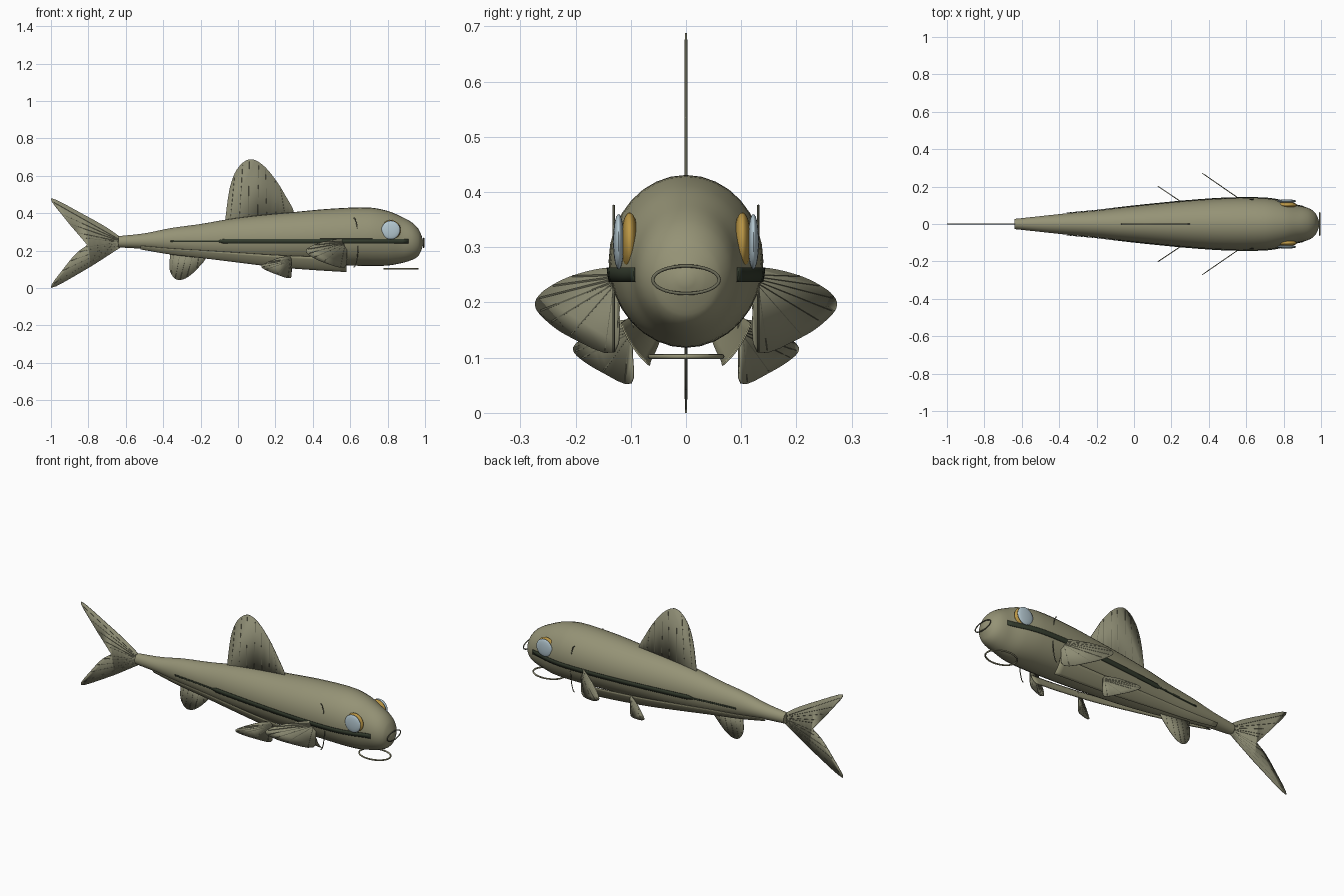
import bpy, bmesh, math
from mathutils import Vector

if "Cube" in bpy.data.objects:
    bpy.data.objects.remove(bpy.data.objects["Cube"])


def material(name, r, g, b):
    m = bpy.data.materials.new(name)
    m.diffuse_color = (r, g, b, 1)
    m.use_nodes = True
    m.node_tree.nodes["Principled BSDF"].inputs["Base Color"].default_value = m.diffuse_color
    return m


OLIVE = material("olive skin", .30, .29, .18)
FIN = material("fin olive", .27, .265, .175)
RAY = material("dark olive ray", .15, .15, .10)
DARK = material("dark green stripe", .034, .045, .027)
GOLD = material("gold iris", .50, .31, .06)
CORNEA = material("pale blue cornea", .46, .58, .64)
BLACK = material("black pupil", .01, .01, .01)


def finish(name, bm, mat, angle=40):
    me = bpy.data.meshes.new(name)
    bmesh.ops.recalc_face_normals(bm, faces=bm.faces)
    bm.to_mesh(me)
    bm.free()
    ob = bpy.data.objects.new(name, me)
    bpy.context.collection.objects.link(ob)
    me.materials.append(mat)
    bpy.ops.object.select_all(action='DESELECT')
    ob.select_set(True)
    bpy.context.view_layer.objects.active = ob
    bpy.ops.object.shade_smooth_by_angle(angle=math.radians(angle))
    return ob


def solidify(ob, thickness):
    m = ob.modifiers.new("thickness", 'SOLIDIFY')
    m.thickness, m.offset = thickness, 0


def grid(bm, rows, closed=False):
    """Skin a list of rows of points, return vertex rows."""
    vr = [[bm.verts.new(p) for p in r] for r in rows]
    n = len(rows[0])
    for a, b in zip(vr, vr[1:]):
        for i in range(n if closed else n - 1):
            j = (i + 1) % n
            bm.faces.new((a[i], a[j], b[j], b[i]))
    return vr


def tube(bm, pts, r, closed=False, sides=6):
    """Sweep a small ring along a 3D path."""
    pts = [Vector(p) for p in pts]
    n, rows = len(pts), []
    ref = None
    for i, p in enumerate(pts):
        a = pts[(i - 1) % n] if closed else pts[max(i - 1, 0)]
        b = pts[(i + 1) % n] if closed else pts[min(i + 1, n - 1)]
        t = (b - a).normalized()
        ref = ref if ref else t.orthogonal().normalized()
        u = (ref - t * ref.dot(t)).normalized()
        ref, v = u, t.cross(u)
        rows.append([p + r * (u * math.cos(k * math.tau / sides) + v * math.sin(k * math.tau / sides))
                     for k in range(sides)])
    if closed:
        rows.append(rows[0])
    vr = grid(bm, rows, True)
    if not closed:
        bm.faces.new(vr[0])
        bm.faces.new(vr[-1])


# Body stations: x, half width, top z, bottom z
BODY = [(-.64, .027, .277, .217), (-.5, .042, .292, .208), (-.36, .057, .32, .187),
        (-.2, .072, .342, .165), (-.05, .09, .368, .148), (.1, .106, .387, .136),
        (.3, .125, .406, .128), (.5, .138, .424, .122), (.7, .138, .43, .118),
        (.8, .122, .412, .12), (.87, .1, .383, .132), (.93, .086, .35, .15),
        (.965, .064, .315, .172), (.982, .036, .278, .207), (.99, .01, .25, .232)]


def station(x, table=BODY):
    """Smooth interpolation of the station table."""
    k = max(i for i in range(len(table) - 1) if table[i][0] <= x or i == 0)
    p = [table[min(max(k + d, 0), len(table) - 1)] for d in (-1, 0, 1, 2)]
    h = p[2][0] - p[1][0]
    t = (x - p[1][0]) / h
    out = []
    for c in range(1, len(table[0])):
        m0 = (p[2][c] - p[0][c]) / (p[2][0] - p[0][0]) * h
        m1 = (p[3][c] - p[1][c]) / (p[3][0] - p[1][0]) * h
        out.append((2*t**3 - 3*t*t + 1) * p[1][c] + (t**3 - 2*t*t + t) * m0
                   + (3*t*t - 2*t**3) * p[2][c] + (t**3 - t*t) * m1)
    return out


# Body
xs = []
for a, b in zip(BODY, BODY[1:]):
    xs += [a[0] + (b[0] - a[0]) * k / 4 for k in range(4)]
rows = []
for x in xs + [.99]:
    w, top, bot = station(x)
    rows.append([(x, w * math.cos(a), (top + bot) / 2 + (top - bot) / 2 * math.sin(a))
                 for a in (k * math.tau / 32 for k in range(32))])
bm = bmesh.new()
vr = grid(bm, rows, True)
bm.faces.new(vr[0])
bm.faces.new(vr[-1])
finish("body", bm, OLIVE, 60)

# Belly flank strips: x, lower edge z
BELLY = [(-.52, .207), (-.36, .18), (-.17, .158), (0, .137), (.2, .113), (.4, .097), (.58, .086)]
for s, side in ((1, "left"), (-1, "right")):
    rows = []
    for k in range(31):
        x = -.52 + 1.1 * k / 30
        w, rz = station(x)[0] * .94, (.245 - station(x, BELLY)[0]) / math.sin(math.radians(60))
        rows.append([(x, s * w * math.cos(a), .245 + rz * math.sin(a))
                     for a in (math.radians(-27 - 33 * i / 6) for i in range(7))])
    bm = bmesh.new()
    grid(bm, rows)
    solidify(finish(side + "_belly_strip", bm, OLIVE), .003)

    # Lateral stripe, thin towards the tail
    rows = []
    for k in range(41):
        x = -.36 + 1.27 * k / 40
        w, top, bot = station(x)
        half = .004 if x < -.1 else .013
        row = []
        for z in (.25 - half, .25, .25 + half):
            q = (z - (top + bot) / 2) / ((top - bot) / 2)
            row.append((x, s * (w * math.sqrt(1 - q * q) + .0025), z))
        rows.append(row)
    bm = bmesh.new()
    grid(bm, rows)
    solidify(finish(side + "_lateral_stripe", bm, DARK), .003)

    # Gill cover edge
    bm = bmesh.new()
    tube(bm, [(.618 + .025 * math.cos(a), s * .131, .243 + .132 * math.sin(a))
              for a in (math.radians(-90 + 180 * k / 16) for k in range(17))], .0025)
    finish(side + "_gill_edge", bm, RAY)

    # Eye: iris, pupil and cornea as flattened spheres
    for name, y, r, d, mat in (("iris", .102, .053, .016, GOLD), ("pupil", .113, .032, .008, BLACK),
                               ("cornea", .122, .05, .010, CORNEA)):
        bm = bmesh.new()
        bmesh.ops.create_uvsphere(bm, u_segments=24, v_segments=14, radius=1)
        for v in bm.verts:
            v.co = (.817 + r * v.co.x, s * y + d * v.co.y, .31 + r * v.co.z)
        finish(side + "_" + name, bm, mat, 60)


def fin(name, outline, place, base, tips, smooth=True):
    """Thin fin from a 2D outline, plus rays from a base line to points on the outline."""
    n, pts = len(outline), []
    for i in range(n - 1):
        p = [Vector(outline[min(max(i + d, 0), n - 1)]) for d in (-1, 0, 1, 2)]
        for t in ((0, .25, .5, .75) if smooth else (0,)):
            pts.append(.5 * (2 * p[1] + (p[2] - p[0]) * t + (2*p[0] - 5*p[1] + 4*p[2] - p[3]) * t * t
                             + (3*p[1] - p[0] - 3*p[2] + p[3]) * t**3))
    pts.append(Vector(outline[-1]))
    bm = bmesh.new()
    bm.faces.new([bm.verts.new(place(*p)) for p in pts])
    bmesh.ops.triangulate(bm, faces=bm.faces)
    solidify(finish(name, bm, FIN, 30), .004)
    bm = bmesh.new()
    for k, f in enumerate(tips):
        t = k / (len(tips) - 1)
        a = Vector(base[0]).lerp(Vector(base[1]), t)
        b = a.lerp(pts[round(f * (len(pts) - 1))], .96)
        tube(bm, [place(*a), place(*b)], .0026, sides=5)
    finish(name + "_rays", bm, RAY)


def middle(x, z):
    return (x, 0, z)


# Dorsal, anal and forked tail fins
fin("dorsal_fin", [(-.07, .35), (-.045, .53), (-.005, .635), (.06, .688), (.13, .66), (.2, .58),
                   (.25, .5), (.3, .40), (.25, .37), (.1, .36)], middle,
    ((-.04, .37), (.25, .40)), (.2, .28, .34, .41, .47, .55, .62))
fin("anal_fin", [(-.36, .2), (-.367, .11), (-.35, .063), (-.32, .043), (-.275, .054), (-.22, .1),
                 (-.17, .17), (-.25, .2)], middle,
    ((-.345, .18), (-.21, .17)), (.25, .36, .46, .57, .7))
fin("tail_fin", [(-.62, .265), (-.7, .322), (-.82, .39), (-1, .48), (-.92, .365), (-.86, .295),
                 (-.8, .243), (-.86, .19), (-.92, .12), (-1, 0), (-.82, .095), (-.7, .17), (-.62, .222)],
    middle, ((-.64, .262), (-.64, .225)), (.27, .32, .36, .42, .46, .54, .58, .64, .68, .73))

# Paired fins: outline is (y, z), x follows y along a slanted plane
for s, side in ((1, "left"), (-1, "right")):
    fin(side + "_pectoral_fin",
        [(.12, .262), (.15, .262), (.19, .253), (.225, .24), (.26, .218), (.272, .195), (.255, .17),
         (.21, .138), (.13, .11), (.122, .2)],
        lambda y, z: (.57 - (y - .13) * 1.45, s * y, z),
        ((.13, .25), (.13, .225)), (.28, .4, .5, .6, .7, .79, .86))
    fin(side + "_pelvic_fin",
        [(.095, .17), (.13, .165), (.165, .148), (.193, .13), (.203, .115), (.19, .098), (.15, .073),
         (.1, .053), (.098, .11)],
        lambda y, z: (.28 - (y - .1) * 1.5, s * y, z),
        ((.102, .155), (.102, .135)), (.3, .42, .53, .64, .74, .84))

# Mouth ring and floating sucker ring under the head
ANG = [k * math.tau / 48 for k in range(48)]
bm = bmesh.new()
tube(bm, [(.993, .06 * math.cos(a), .241 + .025 * math.sin(a)) for a in ANG], .003, True, 8)
finish("mouth_ring", bm, RAY, 60)
bm = bmesh.new()
tube(bm, [(.872 + .09 * math.cos(a), .065 * math.sin(a), .102) for a in ANG], .0045, True, 8)
finish("throat_ring", bm, OLIVE, 60)
